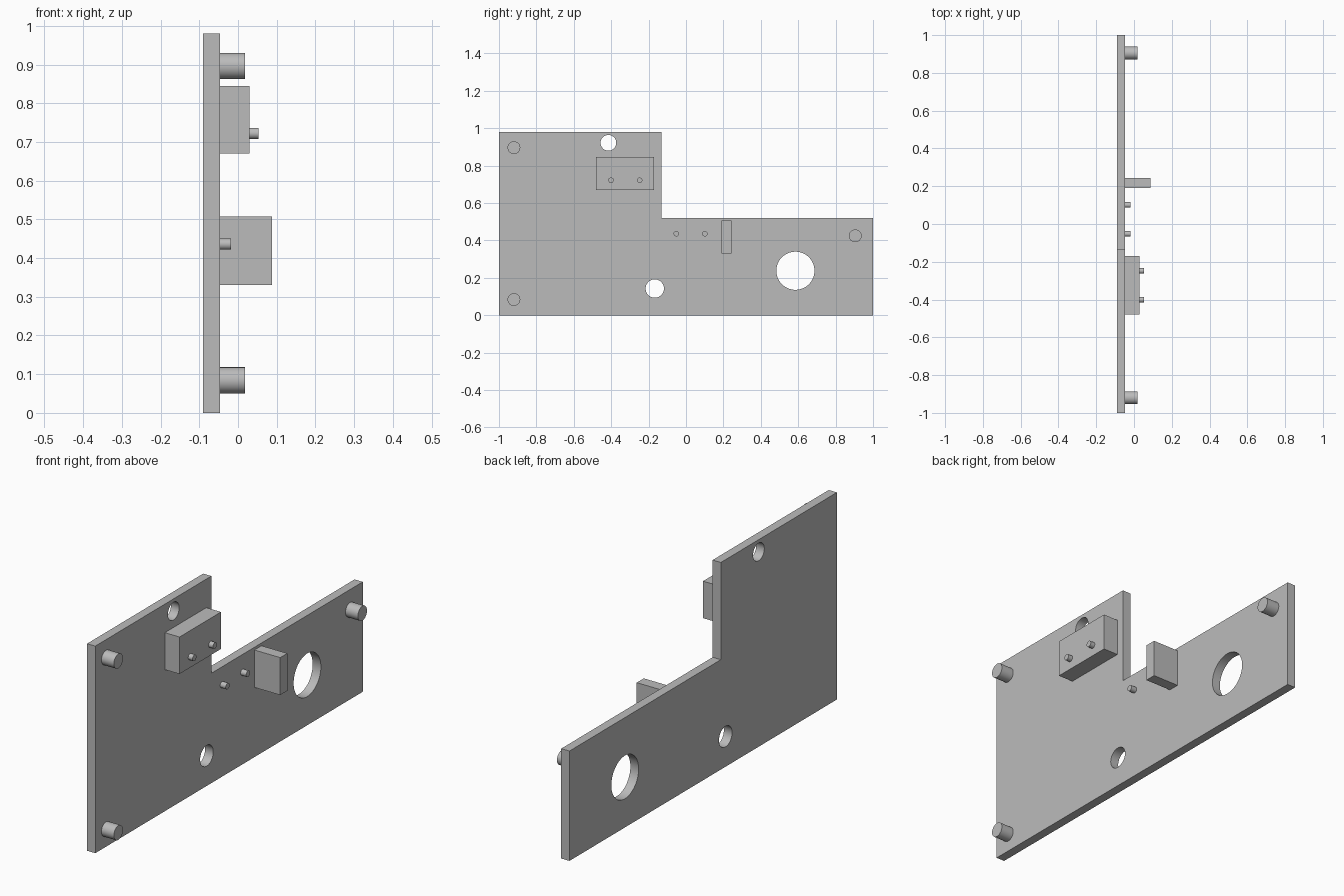
import bpy, bmesh, math
from mathutils import Matrix

if "Cube" in bpy.data.objects:
    bpy.data.objects.remove(bpy.data.objects["Cube"])

grey = bpy.data.materials.new("plain_grey")
grey.diffuse_color = (0.5, 0.5, 0.5, 1)
grey.use_nodes = True
grey.node_tree.nodes["Principled BSDF"].inputs["Base Color"].default_value = grey.diffuse_color

BACK, FACE = -0.09, -0.047   # plate thickness along x


def make(name, bm):
    bmesh.ops.recalc_face_normals(bm, faces=bm.faces)
    me = bpy.data.meshes.new(name)
    bm.to_mesh(me)
    bm.free()
    me.materials.append(grey)
    ob = bpy.data.objects.new(name, me)
    bpy.context.collection.objects.link(ob)
    return ob


def activate(ob):
    bpy.ops.object.select_all(action='DESELECT')
    ob.select_set(True)
    bpy.context.view_layer.objects.active = ob


def prism(name, outline, x0, x1):
    """Extrude a (y, z) outline along x."""
    bm = bmesh.new()
    face = bm.faces.new([bm.verts.new((x0, y, z)) for y, z in outline])
    ext = bmesh.ops.extrude_face_region(bm, geom=[face])
    verts = [v for v in ext["geom"] if isinstance(v, bmesh.types.BMVert)]
    bmesh.ops.translate(bm, verts=verts, vec=(x1 - x0, 0, 0))
    return make(name, bm)


def box(name, y0, y1, z0, z1, x0, x1):
    return prism(name, [(y0, z0), (y1, z0), (y1, z1), (y0, z1)], x0, x1)


def cylinder(name, y, z, r, x0, x1, sides=48):
    bm = bmesh.new()
    m = Matrix.Translation(((x0 + x1) / 2, y, z)) @ Matrix.Rotation(math.pi / 2, 4, 'Y')
    bmesh.ops.create_cone(bm, cap_ends=True, segments=sides, radius1=r, radius2=r,
                          depth=x1 - x0, matrix=m)
    ob = make(name, bm)
    activate(ob)
    bpy.ops.object.shade_smooth_by_angle(angle=math.radians(30))
    return ob


# Stepped back plate
plate = prism("plate", [(-1, 0), (1, 0), (1, 0.52), (-0.132, 0.52),
                        (-0.132, 0.98), (-1, 0.98)], BACK, FACE)

# Round holes through the plate
for y, z, r in [(-0.415, 0.922, 0.042), (-0.167, 0.143, 0.049), (0.585, 0.238, 0.102)]:
    cutter = cylinder("hole_cutter", y, z, r, BACK - 0.1, FACE + 0.1, 64)
    cutter.hide_render = True
    mod = plate.modifiers.new("hole", 'BOOLEAN')
    mod.operation = 'DIFFERENCE'
    mod.solver = 'EXACT'
    mod.object = cutter
    activate(plate)
    bpy.ops.object.modifier_apply(modifier=mod.name)
    bpy.data.objects.remove(cutter)
activate(plate)
bpy.ops.object.shade_smooth_by_angle(angle=math.radians(30))

# Corner posts
for y, z in [(-0.92, 0.896), (-0.92, 0.084), (0.905, 0.425)]:
    cylinder("corner_post", y, z, 0.034, FACE, 0.018)

# Small pins on the plate
for y in (-0.052, 0.101):
    cylinder("plate_pin", y, 0.436, 0.0145, FACE, -0.018, 32)

# Wide block with two pins
box("wide_block", -0.48, -0.17, 0.67, 0.845, FACE, 0.03)
for y in (-0.401, -0.248):
    cylinder("block_pin", y, 0.722, 0.0145, 0.03, 0.053, 32)

# Narrow upright block
box("narrow_block", 0.19, 0.243, 0.33, 0.507, FACE, 0.088)
